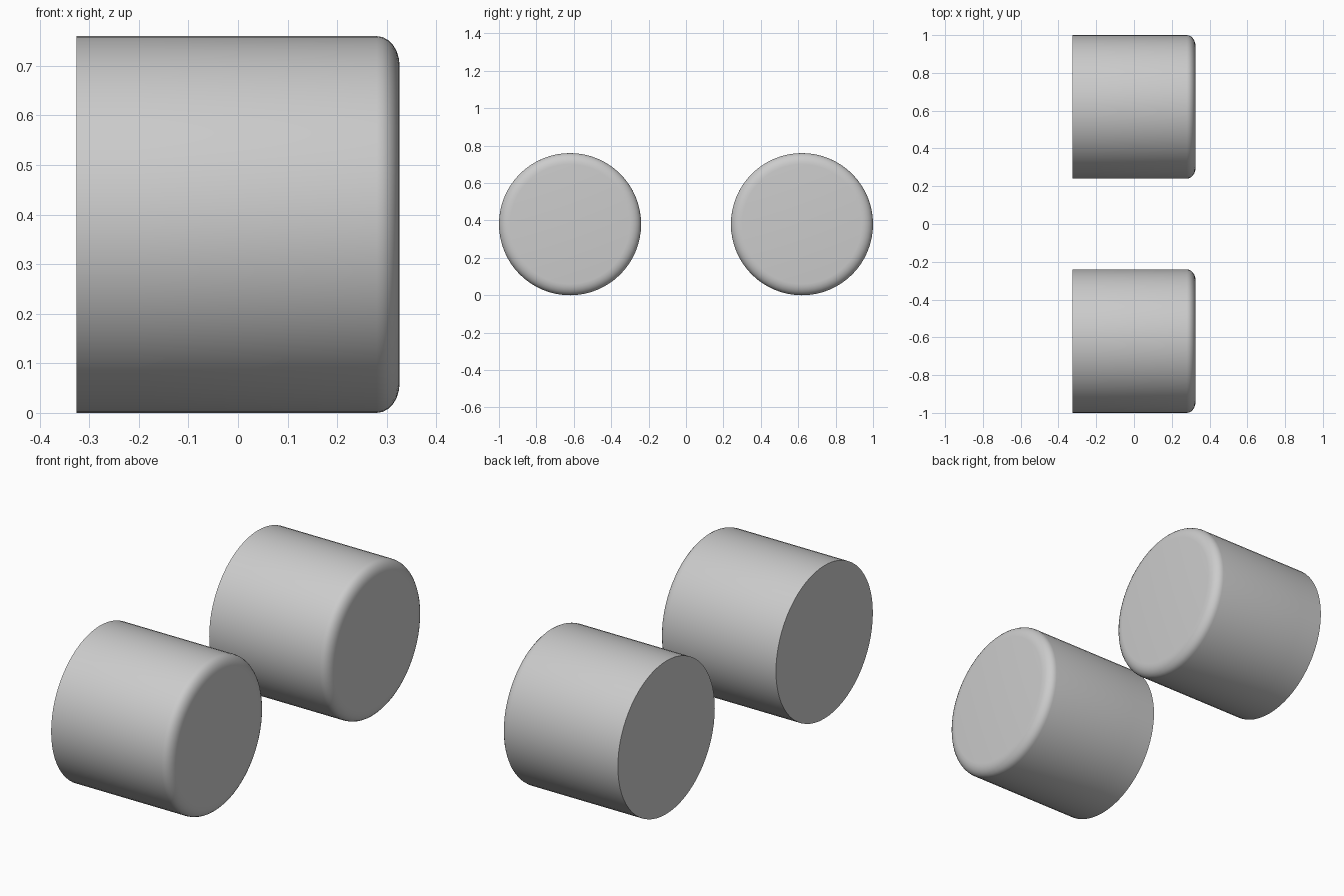
import bpy, bmesh, math

if "Cube" in bpy.data.objects:
    bpy.data.objects.remove(bpy.data.objects["Cube"])

R, HALF, Y = 0.38, 0.326, 0.62
SEGMENTS = 64

# half profile (x along the axle, radius): flat back, rounded outer rim
profile = [(-HALF, R), (-0.2, R), (0.28, R)]
for i in range(1, 7):
    a = math.radians(15 * i)
    profile.append((0.28 + (HALF - 0.28) * math.sin(a), R - 0.06 * (1 - math.cos(a))))


def roller(name, y):
    bm = bmesh.new()
    rings = []
    for x, r in profile:
        rings.append([bm.verts.new((x, r * math.cos(t), r * math.sin(t)))
                      for t in (2 * math.pi * k / SEGMENTS for k in range(SEGMENTS))])
    # side wall
    for a, b in zip(rings, rings[1:]):
        for k in range(SEGMENTS):
            n = (k + 1) % SEGMENTS
            bm.faces.new((a[k], a[n], b[n], b[k]))
    # end caps
    bm.faces.new(rings[0])
    bm.faces.new(rings[-1])
    bmesh.ops.recalc_face_normals(bm, faces=bm.faces[:])
    mesh = bpy.data.meshes.new(name)
    bm.to_mesh(mesh)
    bm.free()
    obj = bpy.data.objects.new(name, mesh)
    obj.location = (0, y, R)
    bpy.context.collection.objects.link(obj)
    bpy.ops.object.select_all(action='DESELECT')
    obj.select_set(True)
    bpy.context.view_layer.objects.active = obj
    bpy.ops.object.shade_smooth_by_angle(angle=math.radians(35))


# matching pair of rollers
roller("front_roller", -Y)
roller("back_roller", Y)
